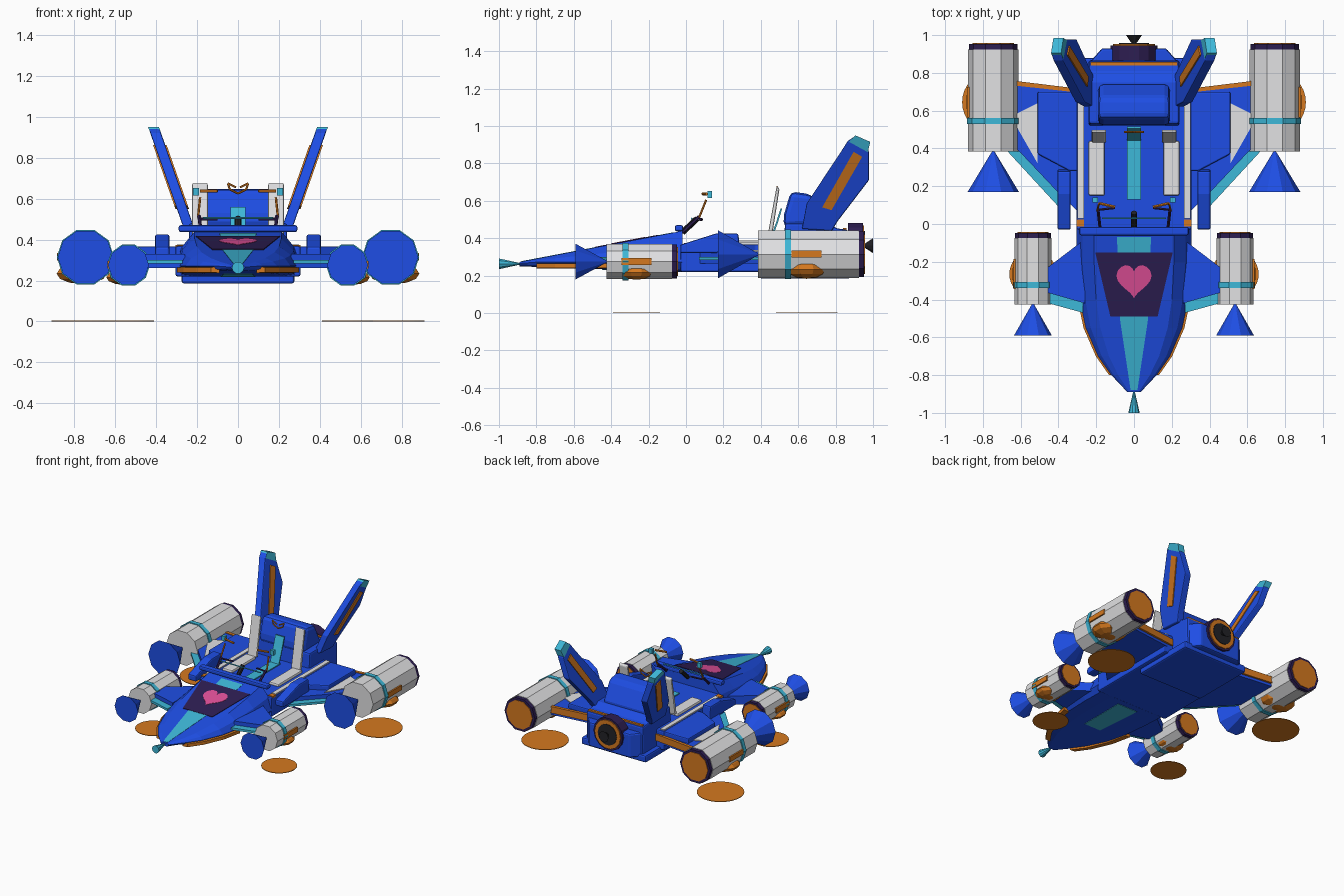
import bpy, bmesh, math
from mathutils import Vector, Matrix

if "Cube" in bpy.data.objects:
    bpy.data.objects.remove(bpy.data.objects["Cube"])


def material(name, rgb):
    m = bpy.data.materials.new(name)
    m.diffuse_color = (*rgb, 1)
    m.use_nodes = True
    m.node_tree.nodes["Principled BSDF"].inputs["Base Color"].default_value = m.diffuse_color
    return m


BLUE = material("blue", (0.013, 0.076, 0.78))
GREY = material("light grey", (0.76, 0.76, 0.77))
TEAL = material("teal", (0.048, 0.48, 0.69))
ORANGE = material("orange", (0.66, 0.19, 0.014))
PURPLE = material("dark purple", (0.027, 0.013, 0.085))
PINK = material("pink", (0.76, 0.08, 0.32))
BLACK = material("black", (0.016, 0.016, 0.02))


def finish(name, bm, mat, bevel=0):
    bmesh.ops.recalc_face_normals(bm, faces=bm.faces)
    me = bpy.data.meshes.new(name)
    bm.to_mesh(me)
    bm.free()
    me.materials.append(mat)
    ob = bpy.data.objects.new(name, me)
    bpy.context.collection.objects.link(ob)
    if bevel:
        b = ob.modifiers.new("bevel", 'BEVEL')
        b.width, b.segments = bevel, 2
    return ob


def loft(name, rings, mat, bevel=0):
    """Join rings of equal point count and cap both ends."""
    bm = bmesh.new()
    vs = [[bm.verts.new(p) for p in r] for r in rings]
    n = len(vs[0])
    for a, b in zip(vs, vs[1:]):
        for i in range(n):
            j = (i + 1) % n
            bm.faces.new((a[i], a[j], b[j], b[i]))
    bm.faces.new(vs[0])
    bm.faces.new(vs[-1])
    return finish(name, bm, mat, bevel)


def box(name, x, y, z, mat, bevel=0):
    """Box from (min, max) ranges."""
    return loft(name, [[(x[0], y[0], k), (x[1], y[0], k), (x[1], y[1], k), (x[0], y[1], k)] for k in z], mat, bevel)


def side_prism(name, yz, x, mat, bevel=0):
    return loft(name, [[(k, y, z) for y, z in yz] for k in x], mat, bevel)


def top_prism(name, xy, z, mat, s=1, bevel=0):
    return loft(name, [[(s * x, y, k) for x, y in xy] for k in z], mat, bevel)


def tube(name, c, y0, y1, r0, r1, mat, n=10):
    """Cylinder or cone along y, with a corner pointing up."""
    bm = bmesh.new()
    rot = Matrix.Rotation(math.pi / 2, 4, 'X') @ Matrix.Rotation(math.pi / 2, 4, 'Z')
    # local +z maps to -y, so radius1 sits at the far (y1) end
    bmesh.ops.create_cone(bm, cap_ends=True, segments=n, radius1=r1, radius2=r0, depth=y1 - y0,
                          matrix=Matrix.Translation((c[0], (y0 + y1) / 2, c[1])) @ rot)
    return finish(name, bm, mat)


def rod(name, a, b, r, mat, n=6):
    a, b = Vector(a), Vector(b)
    bm = bmesh.new()
    bmesh.ops.create_cone(bm, cap_ends=True, segments=n, radius1=r, radius2=r, depth=(b - a).length,
                          matrix=Matrix.Translation((a + b) / 2) @ (b - a).to_track_quat('Z', 'Y').to_matrix().to_4x4())
    return finish(name, bm, mat)


# Nose hull: tapered sections
stations = [(-0.89, 0.035), (-0.8, 0.12), (-0.7, 0.19), (-0.55, 0.255), (-0.4, 0.287), (-0.2, 0.302), (-0.02, 0.305)]


def deck(y):
    return 0.433 + 0.19 * (y + 0.05)


def keel(y):
    return 0.25 - 0.035 * (y + 0.9)


def hull_ring(y, w):
    t, b = deck(y), keel(y)
    m = min(0.272, t - 0.008)
    half = [(0.7, t), (0.9, m + (t - m) * 0.55), (1, m), (0.9, b + 0.01), (0.6, b)]
    return [(w * f, y, z) for f, z in half] + [(-w * f, y, z) for f, z in reversed(half)]


loft("nose_hull", [hull_ring(y, w) for y, w in stations], BLUE)
tube("nose_tip", (0, 0.263), -1.0, -0.885, 0.03, 0.004, TEAL)


# Painted plates on the sloping deck and keel
def plate(name, xy, mat, lift, surface=deck):
    return loft(name, [[(x, y, surface(y) + k) for x, y in xy] for k in (-0.003, lift)], mat)


plate("nose_stripe", [(-0.018, -0.88), (0.018, -0.88), (0.075, -0.5), (0.09, -0.07), (-0.09, -0.07), (-0.075, -0.5)], TEAL, 0.002)
plate("keel_stripe", [(-0.07, -0.45), (0.07, -0.45), (0.085, -0.07), (-0.085, -0.07)], TEAL, 0.002, keel)
plate("hood_panel", [(-0.125, -0.49), (0.125, -0.49), (0.205, -0.15), (-0.205, -0.15)], PURPLE, 0.004)
heart = []
for i in range(28):
    t = i * math.tau / 28
    heart.append((0.0058 * 16 * math.sin(t) ** 3, -0.293 + 0.0064 * (
        13 * math.cos(t) - 4 * math.cos(2 * t) - 2 * math.cos(3 * t) - math.cos(4 * t))))
plate("heart_emblem", heart, PINK, 0.006)
for s in (1, -1):
    loft("hull_trim", [[(s * (w + dx), y, z) for dx, z in ((-0.03, 0.237), (0.012, 0.24), (0.012, 0.264), (-0.03, 0.267))]
                       for y, w in stations[1:5]], ORANGE)
box("dash_bar", (-0.29, 0.29), (-0.06, -0.015), (0.437, 0.47), BLUE, 0.01)

# Main body and cockpit floor
box("main_body", (-0.305, 0.305), (-0.03, 0.7), (0.22, 0.368), BLUE, 0.01)
box("belly_plate", (-0.275, 0.275), (0.39, 0.88), (0.185, 0.24), BLUE, 0.012)
side_prism("rear_body", [(0.52, 0.36), (0.53, 0.48), (0.75, 0.48), (0.81, 0.452), (0.865, 0.445), (0.868, 0.21), (0.5, 0.21)],
           (-0.24, 0.24), BLUE, 0.012)
top_prism("rear_bumper", [(-0.235, 0.8), (-0.235, 0.855), (-0.17, 0.93), (0.17, 0.93), (0.235, 0.855), (0.235, 0.8)],
          (0.215, 0.4), BLUE, 1, 0.012)
side_prism("rear_headrest", [(0.52, 0.46), (0.525, 0.53), (0.56, 0.65), (0.67, 0.635), (0.75, 0.47)], (-0.19, 0.19), BLUE, 0.028)
box("rear_trim", (-0.23, 0.23), (0.84, 0.858), (0.43, 0.455), ORANGE)
box("aisle_stripe", (-0.037, 0.037), (0.13, 0.46), (0.36, 0.376), TEAL)
side_prism("backrest_stripe", [(0.45, 0.37), (0.49, 0.48), (0.515, 0.56), (0.506, 0.56), (0.48, 0.48), (0.44, 0.37)],
           (-0.037, 0.037), TEAL)
for s in (1, -1):
    for a, b in (((0.05, 0.675), (0.04, 0.645)), ((0.04, 0.645), (0, 0.625)), ((0.05, 0.675), (0.01, 0.655))):
        rod("headrest_ornament", (s * a[0], 0.487, a[1]), (s * b[0], 0.487, b[1]), 0.005, ORANGE)

# Rear thruster
tube("thruster_ring", (0, 0.36), 0.865, 0.945, 0.124, 0.124, PURPLE, 14)
tube("thruster_rim", (0, 0.36), 0.93, 0.953, 0.11, 0.11, ORANGE, 14)
tube("thruster_core", (0, 0.36), 0.94, 0.957, 0.08, 0.08, BLACK, 14)
tube("thruster_flare", (0, 0.36), 0.95, 1.0, 0.008, 0.042, BLACK)

# Control column and steering gear
rod("control_column", (0, -0.02, 0.43), (0, 0.06, 0.505), 0.016, BLACK, 8)
rod("dash_rail", (-0.17, 0.03, 0.505), (0.17, 0.03, 0.505), 0.005, TEAL)

for s in (1, -1):
    X = lambda a, b: tuple(sorted((s * a, s * b)))
    rod("handle_post", (s * 0.18, -0.02, 0.43), (s * 0.19, 0.07, 0.515), 0.009, PURPLE)
    rod("handle_grip", (s * 0.19, 0.075, 0.5), (s * 0.1, 0.085, 0.5), 0.007, PURPLE)
    rod("handle_stick", (s * 0.195, 0.07, 0.51), (s * 0.185, 0.108, 0.605), 0.006, ORANGE)
    rod("handle_bar", (s * 0.1, 0.09, 0.637), (s * 0.185, 0.11, 0.637), 0.008, ORANGE)
    box("handle_tip", X(0.19, 0.22), (0.115, 0.14), (0.615, 0.652), TEAL)

    # Seats
    box("seat_pad", X(0.155, 0.24), (0.15, 0.44), (0.36, 0.388), GREY, 0.01)
    side_prism("seat_back", [(0.43, 0.38), (0.455, 0.38), (0.5, 0.665), (0.485, 0.68)], X(0.147, 0.225), GREY, 0.008)

    # Body side details
    box("side_rail", X(0.265, 0.298), (0.03, 0.69), (0.36, 0.376), GREY)
    box("rail_end", X(0.265, 0.305), (-0.012, 0.025), (0.36, 0.374), ORANGE)
    side_prism("side_pod", [(-0.03, 0.32), (-0.03, 0.365), (0.16, 0.425), (0.28, 0.425), (0.29, 0.32)], X(0.335, 0.405), BLUE, 0.01)

    # Rear wing
    top_prism("rear_wing", [(0.28, 0.7), (0.65, 0.745), (0.66, 0.44), (0.4, 0.165), (0.28, 0.05)], (0.265, 0.33), BLUE, s)
    top_prism("rear_wing_panel", [(0.3, 0.7), (0.51, 0.7), (0.51, 0.37), (0.34, 0.28), (0.3, 0.28)], (0.32, 0.367), BLUE, s, 0.008)
    top_prism("rear_wing_inlay", [(0.51, 0.64), (0.63, 0.58), (0.63, 0.53), (0.51, 0.32)], (0.325, 0.336), GREY, s)
    top_prism("rear_wing_leading_edge", [(0.38, 0.17), (0.38, 0.07), (0.67, 0.385), (0.67, 0.47)], (0.283, 0.3), TEAL, s)
    top_prism("rear_wing_trailing_edge", [(0.24, 0.69), (0.65, 0.735), (0.65, 0.76), (0.24, 0.71)], (0.285, 0.335), ORANGE, s)

    # Front wing
    top_prism("front_wing", [(0.26, -0.08), (0.47, -0.24), (0.47, -0.36), (0.26, -0.42)], (0.262, 0.33), BLUE, s)
    top_prism("front_wing_leading_edge", [(0.27, -0.38), (0.47, -0.34), (0.47, -0.415), (0.27, -0.47)], (0.283, 0.3), TEAL, s)

    # Engines: x, z, radius, front, back, band, middle, ground disc radius, cone length
    for tag, x, z, r, y0, y1, yb, ym, rd, cl in (("rear", 0.745, 0.314, 0.133, 0.385, 0.925, 0.545, 0.645, 0.165, 0.215),
                                                 ("front", 0.535, 0.275, 0.098, -0.425, -0.075, -0.323, -0.265, 0.125, 0.165)):
        c = (s * x, z)
        k = r / 0.132
        tube(tag + "_engine", c, y0, y1, r, r, GREY)
        tube(tag + "_engine_cone", c, y0 - cl, y0 + 0.005, r * 1.02, 0.003, BLUE)
        tube(tag + "_engine_band", c, yb - 0.016, yb + 0.016, r + 0.007, r + 0.007, TEAL)
        tube(tag + "_engine_collar", c, y1 - 0.005, y1 + 0.028, r * 0.97, r * 0.97, PURPLE)
        tube(tag + "_engine_exhaust", c, y1, y1 + 0.032, r * 0.83, r * 0.83, ORANGE)
        box(tag + "_engine_vent", X(x + r * 0.85, x + r + 0.005), (ym - 0.08, ym + 0.08), (z - 0.017, z + 0.02), ORANGE)
        # bulging pod underneath
        bm = bmesh.new()
        bmesh.ops.create_uvsphere(bm, u_segments=10, v_segments=6, radius=1, matrix=Matrix.Translation(
            (c[0] + s * 0.018, ym, z - 0.08 * k)) @ Matrix.Diagonal((0.128 * k, 0.118 * k ** 0.7, 0.05 * k, 1)))
        finish(tag + "_engine_pod", bm, ORANGE)
        # hover disc on the ground
        top_prism(tag + "_hover_disc", [(x + rd * math.cos(a * math.tau / 32), ym + rd * math.sin(a * math.tau / 32))
                                        for a in range(32)], (0, 0.004), ORANGE, s)

    # Tail fin leaning outward, with teal tip and orange inlay
    def fin_part(name, yz, t, mat, bevel=0):
        return loft(name, [[(s * (0.255 + (z - 0.5) * 0.35 + d), y, z) for y, z in yz] for d in (-t, t)], mat, bevel)

    fin_part("tail_fin", [(0.62, 0.45), (0.645, 0.585), (0.84, 0.88), (0.865, 0.92), (0.9, 0.943), (0.978, 0.865), (0.978, 0.71),
                          (0.81, 0.49), (0.78, 0.44)], 0.026, BLUE, 0.006)
    fin_part("tail_fin_tip", [(0.872, 0.915), (0.905, 0.95), (0.985, 0.915), (0.972, 0.86)], 0.0265, TEAL)
    fin_part("tail_fin_inlay", [(0.728, 0.565), (0.778, 0.55), (0.942, 0.835), (0.896, 0.862)], 0.033, ORANGE)
